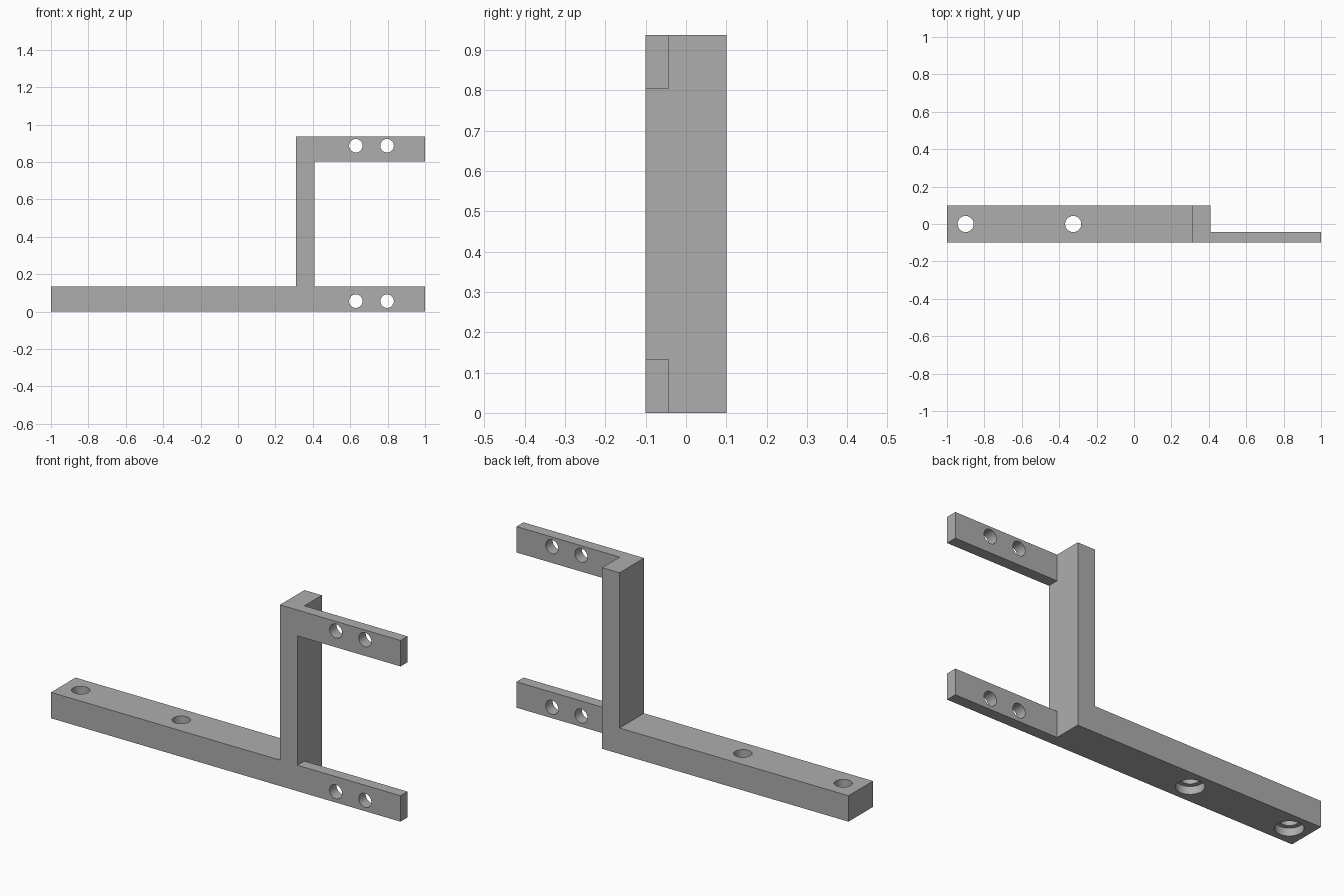
import bpy, bmesh
from math import pi
from mathutils import Matrix, Vector

cube = bpy.data.objects.get("Cube")
if cube:
    bpy.data.objects.remove(cube, do_unlink=True)

HALF_DEPTH = 0.10
HEIGHT = 0.937
BAR = 0.134                  # height of the base and of the upper arm
POST_X = (0.31, 0.41)
ARM_BACK = -0.043            # back face of the thin arms

grey = bpy.data.materials.new("plain grey")
grey.use_nodes = True
colour = (0.42, 0.42, 0.42, 1)
grey.diffuse_color = colour
grey.node_tree.nodes["Principled BSDF"].inputs["Base Color"].default_value = colour


def make_object(name, bm):
    bmesh.ops.recalc_face_normals(bm, faces=bm.faces)
    mesh = bpy.data.meshes.new(name)
    bm.to_mesh(mesh)
    bm.free()
    mesh.materials.append(grey)
    obj = bpy.data.objects.new(name, mesh)
    bpy.context.collection.objects.link(obj)
    return obj


def box(name, low, high):
    bm = bmesh.new()
    low, high = Vector(low), Vector(high)
    place = Matrix.Translation((low + high) / 2) @ Matrix.Diagonal((*(high - low), 1))
    bmesh.ops.create_cube(bm, size=1, matrix=place)
    return make_object(name, bm)


def cylinder(name, centre, radius, depth, along_y=False):
    bm = bmesh.new()
    place = Matrix.Translation(centre)
    if along_y:
        place = place @ Matrix.Rotation(pi / 2, 4, "X")
    bmesh.ops.create_cone(bm, cap_ends=True, segments=48, radius1=radius,
                          radius2=radius, depth=depth, matrix=place)
    return make_object(name, bm)


# Bracket: side outline extruded through its full depth
a, b = POST_X
outline = [(-1, 0), (1, 0), (1, BAR), (b, BAR), (b, HEIGHT - BAR),
           (1, HEIGHT - BAR), (1, HEIGHT), (a, HEIGHT), (a, BAR), (-1, BAR)]
bm = bmesh.new()
face = bm.faces.new([bm.verts.new((x, -HALF_DEPTH, z)) for x, z in outline])
extruded = bmesh.ops.extrude_face_region(bm, geom=[face])["geom"]
bmesh.ops.translate(bm, vec=(0, 2 * HALF_DEPTH, 0),
                    verts=[v for v in extruded if isinstance(v, bmesh.types.BMVert)])
bracket = make_object("bracket", bm)

# Thin the two arms from behind
cutters = [box("arm_relief_cutter", (b, ARM_BACK, -0.1), (1.1, 0.2, 1.1))]

# Screw holes through the arms
for x in (0.63, 0.797):
    for z in (0.056, 0.887):
        cutters.append(cylinder("arm_hole_cutter", (x, -0.07, z), 0.036, 0.2, True))

# Counterbored mounting holes through the base
for x in (-0.90, -0.325):
    cutters.append(cylinder("base_hole_cutter", (x, 0, 0.07), 0.043, 0.4))
    cutters.append(cylinder("counterbore_cutter", (x, 0, -0.01), 0.066, 0.10))

for cutter in cutters:
    cutter.hide_render = True
    cutter.hide_set(True)
    cutter.display_type = "WIRE"
    cut = bracket.modifiers.new(cutter.name, "BOOLEAN")
    cut.operation = "DIFFERENCE"
    cut.solver = "EXACT"
    cut.object = cutter

# Apply the cuts, then discard the cutters
bpy.ops.object.select_all(action="DESELECT")
bpy.context.view_layer.objects.active = bracket
bracket.select_set(True)
for name in [m.name for m in bracket.modifiers]:
    bpy.ops.object.modifier_apply(modifier=name)
for cutter in cutters:
    bpy.data.objects.remove(cutter, do_unlink=True)
bpy.ops.object.shade_smooth_by_angle()
